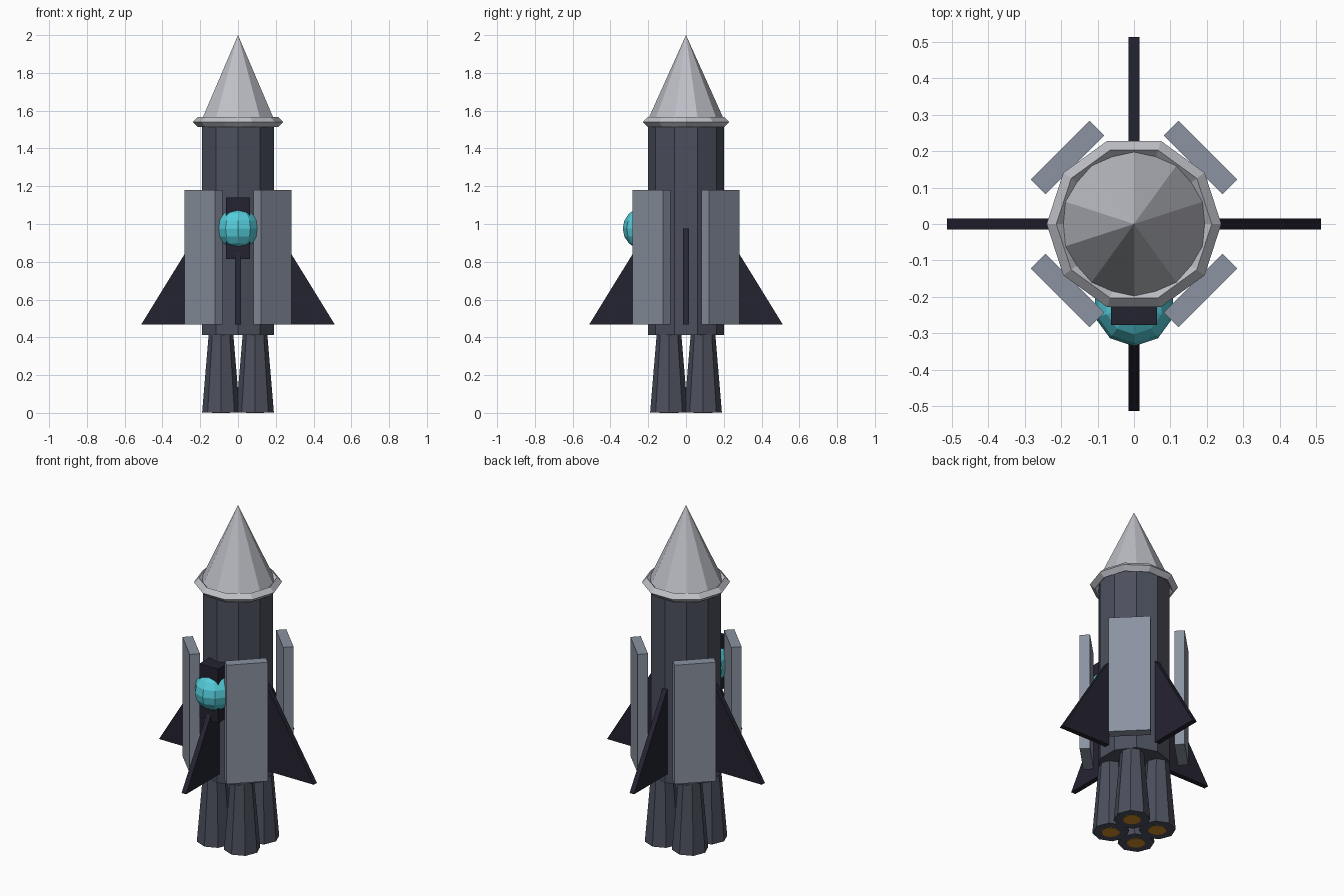
import bpy, bmesh, math
from mathutils import Matrix, Vector

if "Cube" in bpy.data.objects:
    bpy.data.objects.remove(bpy.data.objects["Cube"])


def material(name, r, g, b):
    lin = [((c / 255 + 0.055) / 1.055) ** 2.4 for c in (r, g, b)]
    m = bpy.data.materials.new(name)
    m.diffuse_color = (*lin, 1)
    m.use_nodes = True
    m.node_tree.nodes["Principled BSDF"].inputs["Base Color"].default_value = m.diffuse_color
    return m


HULL = material("hull slate", 76, 80, 93)
SILVER = material("silver", 190, 192, 199)
PANEL = material("panel grey", 139, 147, 161)
DARK = material("dark navy", 36, 35, 49)
TEAL = material("teal glass", 84, 204, 217)
ORANGE = material("burner orange", 205, 140, 40)


def finish(bm, name, mat):
    bmesh.ops.recalc_face_normals(bm, faces=bm.faces)
    me = bpy.data.meshes.new(name)
    bm.to_mesh(me)
    bm.free()
    me.materials.append(mat)
    ob = bpy.data.objects.new(name, me)
    bpy.context.collection.objects.link(ob)
    return ob


def lathe(name, profile, sides, mat, phase=90, loc=(0, 0, 0), ring=False):
    """Revolve (radius, z) points with flat facets; radius 0 makes a pole."""
    bm = bmesh.new()
    loops = []
    for r, z in profile:
        if r == 0:
            loops.append([bm.verts.new((loc[0], loc[1], loc[2] + z))] * sides)
            continue
        angles = [math.radians(phase) + math.tau * i / sides for i in range(sides)]
        loops.append([bm.verts.new((loc[0] + r * math.cos(a), loc[1] + r * math.sin(a),
                                    loc[2] + z)) for a in angles])
    pairs = list(zip(loops, loops[1:]))
    if ring:
        pairs.append((loops[-1], loops[0]))
    for lo, hi in pairs:
        for i in range(sides):
            j = (i + 1) % sides
            quad = list(dict.fromkeys((lo[i], lo[j], hi[j], hi[i])))
            bm.faces.new(quad)
    if not ring:
        for end in (loops[0], loops[-1]):
            if end[0] is not end[1]:
                bm.faces.new(end)
    return finish(bm, name, mat)


def box(name, size, centre, mat, turn=0):
    bm = bmesh.new()
    bmesh.ops.create_cube(bm, size=1)
    m = Matrix.Rotation(math.radians(turn), 4, 'Z') @ Matrix.Translation(centre)
    bm.transform(m @ Matrix.Diagonal((*size, 1)))
    return finish(bm, name, mat)


# Fuselage, nose cone and collar
lathe("fuselage", [(0.2, 0.413), (0.2, 1.54)], 10, HULL)
lathe("nose_cone", [(0.207, 1.54), (0, 2.0)], 10, SILVER)
R, T = 0.213, 0.0265
lathe("collar", [(R + T, 1.54), (R, 1.54 + T), (R - T, 1.54), (R, 1.54 - T)],
      10, SILVER, phase=0, ring=True)

# Four flared engine nozzles with burner discs
for sx in (-1, 1):
    for sy in (-1, 1):
        at = (0.09 * sx, 0.09 * sy, 0)
        lathe("nozzle", [(0.1, 0.002), (0.064, 0.43)], 8, HULL, loc=at)
        lathe("burner", [(0.05, 0), (0.05, 0.004)], 10, ORANGE, loc=at)

for k in range(4):
    # Triangular fins on the axes
    bm = bmesh.new()
    turn = Matrix.Rotation(math.radians(90 * k), 4, 'Z')
    outline = [(0.15, 0.467), (0.513, 0.467), (0.2, 0.975), (0.15, 0.975)]
    sides = [[bm.verts.new(turn @ Vector((x, y, z))) for x, z in outline]
             for y in (-0.015, 0.015)]
    for s in sides:
        bm.faces.new(s)
    for i in range(4):
        j = (i + 1) % 4
        bm.faces.new((sides[0][i], sides[0][j], sides[1][j], sides[1][i]))
    finish(bm, "fin", DARK)
    # Slab panels on the diagonals
    box("side_panel", (0.057, 0.228, 0.713), (0.258, 0, 0.8245), PANEL, 45 + 90 * k)

# Front port: dark mount and faceted glass ball
box("port_mount", (0.125, 0.117, 0.324), (0, -0.2185, 0.977), DARK)
ball = [(0 if i in (0, 8) else 0.112 * math.sin(math.pi * i / 8),
         -0.112 * math.cos(math.pi * i / 8)) for i in range(9)]
lathe("port_ball", ball, 10, TEAL, loc=(0, -0.223, 0.976))
